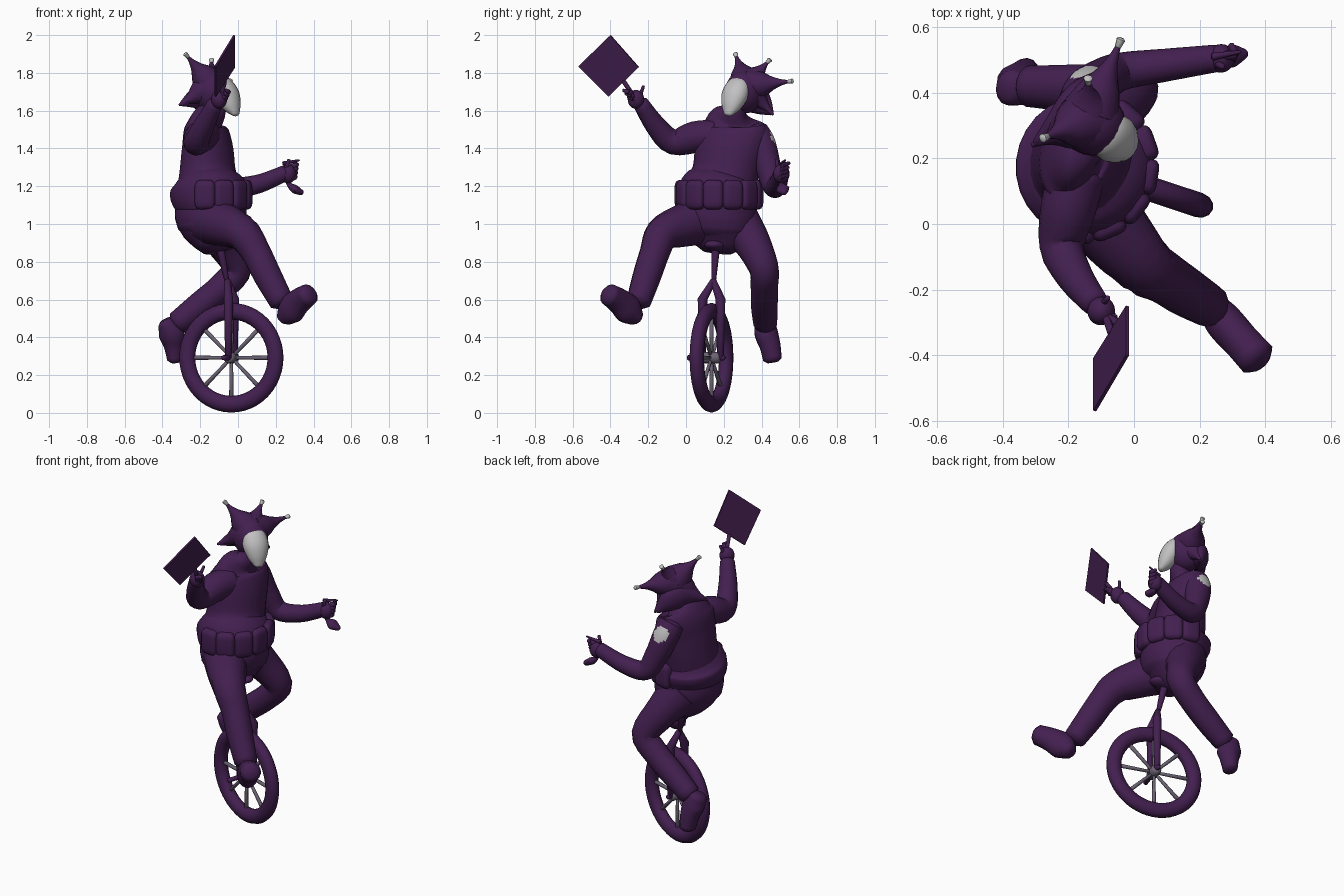
import bpy, bmesh
from math import sin, cos, pi, radians
from mathutils import Vector, Matrix

if "Cube" in bpy.data.objects:
    bpy.data.objects.remove(bpy.data.objects["Cube"])


def material(name, color):
    m = bpy.data.materials.new(name)
    m.use_nodes = True
    m.diffuse_color = (*color, 1)
    m.node_tree.nodes["Principled BSDF"].inputs["Base Color"].default_value = (*color, 1)
    return m


PURPLE = material("deep purple", (0.056, 0.014, 0.08))
PALE = material("pale grey", (0.54, 0.53, 0.53))
STEEL = material("dark steel", (0.15, 0.125, 0.175))
FORWARD = Vector((0.949, -0.315, 0))    # riding direction
SIDE = Vector((0.315, 0.949, 0))        # rider's left
UP = Vector((0, 0, 1))


def finish(name, bm, mat, smooth=True):
    bmesh.ops.recalc_face_normals(bm, faces=bm.faces[:])
    mesh = bpy.data.meshes.new(name)
    bm.to_mesh(mesh)
    bm.free()
    ob = bpy.data.objects.new(name, mesh)
    bpy.context.collection.objects.link(ob)
    mesh.materials.append(mat)
    if smooth:
        bpy.ops.object.select_all(action='DESELECT')
        ob.select_set(True)
        bpy.context.view_layer.objects.active = ob
        bpy.ops.object.shade_smooth_by_angle(angle=radians(50))
    return ob


def spline(rows, steps):
    """Smooth the rows by Catmull-Rom interpolation."""
    pts = [Vector(r) for r in rows]
    pts = [pts[0]] + pts + [pts[-1]]
    out = []
    for a, b, c, d in zip(pts, pts[1:], pts[2:], pts[3:]):
        for i in range(steps):
            t = i / steps
            out.append(b + (c - a) * (t / 2) + (a * 2 - b * 5 + c * 4 - d) * (t * t / 2)
                       + (b * 3 - a - c * 3 + d) * (t ** 3 / 2))
    return out + [pts[-1]]


def loft(name, rows, mat=PURPLE, ref=FORWARD, sides=14, steps=4):
    """Rows are x, y, z, radius along ref, and optionally radius across it."""
    rows = spline([r if len(r) == 5 else (*r, r[3]) for r in rows], steps)
    bm = bmesh.new()
    rings = []
    last = len(rows) - 1
    for i, r in enumerate(rows):
        t = Vector((rows[min(i + 1, last)] - rows[max(i - 1, 0)])[:3]).normalized()
        u = (ref - t * ref.dot(t)).normalized()
        v = t.cross(u)
        centre, a, b = Vector(r[:3]), max(r[3], 0.002), max(r[4], 0.002)
        # rounded ends
        layers = [(0, 1)]
        if i == 0:
            layers = [(-0.35, 0.6), (0, 1)]
        elif i == last:
            layers = [(0, 1), (0.35, 0.6)]
        for push, scale in layers:
            c = centre + t * push * min(a, b)
            rings.append([bm.verts.new(c + (u * a * cos(k * 2 * pi / sides)
                                            + v * b * sin(k * 2 * pi / sides)) * scale)
                          for k in range(sides)])
    for p, q in zip(rings, rings[1:]):
        for k in range(sides):
            n = (k + 1) % sides
            bm.faces.new((p[k], p[n], q[n], q[k]))
    bm.faces.new(rings[0])
    bm.faces.new(rings[-1])
    return finish(name, bm, mat)


def rod(name, start, end, r1, r2=None, mat=PURPLE, sides=8):
    return loft(name, [(*start, r1), (*end, r2 or r1)], mat, Vector((0.6, 0.5, 0.62)), sides, 1)


def oriented(centre, x, y, z):
    m = Matrix((x, y, z)).transposed().to_4x4()
    m.translation = centre
    return m


def ball(name, centre, size, mat=PURPLE, front=FORWARD):
    bm = bmesh.new()
    bmesh.ops.create_uvsphere(bm, u_segments=20, v_segments=14, radius=1)
    bm.transform(oriented(Vector(centre), front, UP.cross(front), UP) @ Matrix.Diagonal((*size, 1)))
    return finish(name, bm, mat)


# Torso, tunic hem, belt and neck
loft("torso", [(-0.13, 0.17, 0.88, 0.09, 0.13), (-0.14, 0.18, 0.97, 0.165, 0.185),
               (-0.14, 0.18, 1.07, 0.185, 0.195), (-0.15, 0.18, 1.17, 0.18, 0.19),
               (-0.16, 0.21, 1.27, 0.148, 0.18), (-0.16, 0.23, 1.4, 0.13, 0.188),
               (-0.165, 0.25, 1.5, 0.108, 0.19), (-0.155, 0.25, 1.55, 0.08, 0.14),
               (-0.12, 0.26, 1.59, 0.055, 0.06), (-0.11, 0.28, 1.65, 0.05, 0.05)], sides=24)
loft("tunic_hem", [(-0.145, 0.17, 0.97, 0.17, 0.195), (-0.145, 0.175, 1.04, 0.188, 0.205),
                   (-0.15, 0.175, 1.13, 0.18, 0.195)], sides=24)
loft("belt_roll", [(-0.15, 0.175, 1.08, 0.185, 0.2), (-0.15, 0.175, 1.13, 0.208, 0.215),
                   (-0.15, 0.18, 1.19, 0.205, 0.215), (-0.155, 0.19, 1.24, 0.165, 0.188)], sides=28)

# Belt pouches around the front
for i in range(7):
    a = radians(-78 + i * 29)
    out = FORWARD * cos(a) + SIDE * sin(a)
    bm = bmesh.new()
    bmesh.ops.create_cube(bm, size=1)
    bmesh.ops.bevel(bm, geom=bm.edges[:], offset=0.25, segments=3, affect='EDGES', profile=0.5)
    at = Vector((-0.15, 0.175, 1.155)) + FORWARD * cos(a) * 0.18 + SIDE * sin(a) * 0.19
    bm.transform(oriented(at, out, UP.cross(out), UP) @ Matrix.Diagonal((0.09, 0.11, 0.155, 1)))
    finish("belt_pouch", bm, PURPLE)

# Legs and shoes
loft("right_leg", [(-0.15, 0.09, 1.02, 0.13), (-0.06, -0.025, 0.99, 0.113), (0.03, -0.125, 0.945, 0.093),
                   (0.095, -0.165, 0.85, 0.08), (0.155, -0.205, 0.73, 0.076), (0.23, -0.25, 0.59, 0.066)])
loft("right_shoe", [(0.25, -0.265, 0.5, 0.045, 0.05), (0.28, -0.305, 0.545, 0.08, 0.06),
                    (0.325, -0.355, 0.592, 0.07, 0.058), (0.375, -0.41, 0.628, 0.058, 0.06)], ref=UP)
loft("left_leg", [(-0.15, 0.26, 1.02, 0.13), (-0.08, 0.345, 0.91, 0.1), (-0.005, 0.41, 0.77, 0.08),
                  (-0.08, 0.415, 0.67, 0.074), (-0.2, 0.415, 0.57, 0.072), (-0.32, 0.42, 0.475, 0.064)])
loft("left_shoe", [(-0.38, 0.415, 0.48, 0.045, 0.055), (-0.352, 0.425, 0.42, 0.07, 0.062),
                   (-0.338, 0.445, 0.355, 0.055, 0.056), (-0.332, 0.458, 0.282, 0.042, 0.05)])

# Arms
loft("right_arm", [(-0.17, 0.16, 1.47, 0.085), (-0.2, 0.05, 1.46, 0.085), (-0.22, -0.07, 1.435, 0.068),
                   (-0.18, -0.16, 1.52, 0.056), (-0.12, -0.24, 1.64, 0.042)])
left_arm = loft("left_arm", [(-0.155, 0.36, 1.485, 0.078), (-0.14, 0.4, 1.42, 0.076),
                             (-0.1, 0.435, 1.3, 0.068), (-0.04, 0.465, 1.2, 0.058),
                             (0.1, 0.485, 1.21, 0.05), (0.25, 0.505, 1.27, 0.042)],
                sides=32, steps=10)
# Torn pale patch on the outside of the left shoulder
left_arm.data.materials.append(PALE)
for face in left_arm.data.polygons:
    if (face.center - Vector((-0.145, 0.47, 1.455))).length < 0.05:
        face.material_index = 1


# Hands with fingers
def hand(side, palm, direction, spread, curl):
    d, s = Vector(direction).normalized(), Vector(spread).normalized()
    palm = Vector(palm)
    ball(side + "_palm", palm, (0.042, 0.044, 0.05))
    for k in range(4):
        root = palm + s * (k - 1.5) * 0.022
        mid = root + d * 0.045
        rod(side + "_finger", root, mid, 0.016, 0.014)
        rod(side + "_fingertip", mid, mid + Vector(curl), 0.014, 0.009)


hand("right", (-0.1, -0.265, 1.66), (0.6, -0.3, 0.2), (0.3, -0.5, 0.7), (-0.01, -0.03, 0.01))
rod("right_thumb", (-0.1, -0.25, 1.66), (-0.08, -0.225, 1.73), 0.012, 0.008)
hand("left", (0.265, 0.505, 1.265), (0.8, 0.1, 0.3), (0.1, 0.2, 0.9), (-0.015, 0.03, 0.01))
rod("left_forefinger", (0.24, 0.51, 1.32), (0.325, 0.525, 1.338), 0.012, 0.005)
rod("left_thumb", (0.25, 0.49, 1.28), (0.27, 0.48, 1.34), 0.013, 0.009)

# Small spoon hanging from the left hand
loft("spoon", [(0.25, 0.505, 1.25, 0.01), (0.27, 0.505, 1.21, 0.013), (0.3, 0.512, 1.185, 0.036, 0.022),
               (0.34, 0.52, 1.165, 0.014)], ref=SIDE, sides=10)

# Placard on a stick
rod("placard_stick", (-0.1, -0.24, 1.62), (-0.07, -0.33, 1.755), 0.012)
corners = [Vector(c) for c in ((-0.02, -0.4, 2.0), (-0.02, -0.25, 1.83),
                               (-0.12, -0.41, 1.675), (-0.12, -0.57, 1.835))]
normal = (corners[0] - corners[2]).cross(corners[1] - corners[3]).normalized()
bm = bmesh.new()
front, back = ([bm.verts.new(c + normal * s * 0.005) for c in corners] for s in (1, -1))
bm.faces.new(front)
bm.faces.new(back)
for k in range(4):
    bm.faces.new((front[k - 1], front[k], back[k], back[k - 1]))
finish("placard", bm, PURPLE, smooth=False)

# Hood, mask and horned cap
gaze = Vector((0.82, -0.57, 0))
ball("hood", (-0.13, 0.31, 1.7), (0.108, 0.1, 0.115), front=gaze)
loft("mask", [(-0.01, 0.222, 1.58, 0.016, 0.024), (-0.03, 0.238, 1.62, 0.044, 0.054),
              (-0.056, 0.258, 1.68, 0.06, 0.075), (-0.082, 0.275, 1.735, 0.05, 0.066),
              (-0.1, 0.285, 1.763, 0.025, 0.035)], PALE, gaze, 18)
loft("cap_nape", [(-0.3, 0.245, 1.635, 0.012), (-0.23, 0.31, 1.665, 0.055, 0.04),
                  (-0.185, 0.365, 1.665, 0.08, 0.05), (-0.15, 0.41, 1.63, 0.06, 0.04),
                  (-0.115, 0.455, 1.585, 0.012)], ref=UP)
crown = Vector((-0.14, 0.32, 1.73))
horns = {"right_horn": (-0.27, 0.265, 1.89), "middle_horn": (-0.14, 0.435, 1.86),
         "left_horn": (-0.045, 0.55, 1.755), "right_cap_point": (-0.31, 0.24, 1.63),
         "left_cap_point": (-0.105, 0.46, 1.58)}
for name, tip in horns.items():
    tip = Vector(tip)
    way = tip - crown
    rows = [(*(crown + way * f), r) for f, r in
            ((0.12, 0.09), (0.4, 0.064), (0.6, 0.036), (0.8, 0.017), (1, 0.007))]
    loft(name, rows, ref=Vector((0.7, -0.6, 0.2)))
    if name.endswith("horn"):
        d = way.normalized()
        rod(name + "_bell", tip - d * 0.015, tip + d * 0.014, 0.009, 0.014, PALE)

# Wheel, slightly flattened sideways
hub = Vector((-0.035, 0.135, 0.292))
bm = bmesh.new()
major, minor, flat, around, section = 0.246, 0.044, 0.038, 48, 12
rings = []
for i in range(around):
    a = i * 2 * pi / around
    out = FORWARD * cos(a) + UP * sin(a)
    rings.append([bm.verts.new(hub + out * (major + minor * cos(b)) + SIDE * flat * sin(b))
                  for b in (k * 2 * pi / section for k in range(section))])
for i in range(around):
    for k in range(section):
        bm.faces.new((rings[i - 1][k - 1], rings[i - 1][k], rings[i][k], rings[i][k - 1]))
finish("tyre", bm, PURPLE)
for i in range(8):
    a = i * pi / 4
    out = FORWARD * cos(a) + UP * sin(a)
    rod("spoke", hub + out * 0.02, hub + out * 0.21, 0.009, 0.012, STEEL)
rod("hub", hub - SIDE * 0.04, hub + SIDE * 0.04, 0.03, mat=STEEL, sides=14)
rod("axle", hub - SIDE * 0.13, hub + SIDE * 0.07, 0.014)

# Fork, seat post and saddle
top = Vector((-0.055, 0.145, 0.7))
for s, side in ((-1, "right"), (1, "left")):
    shoulder = hub + SIDE * s * 0.05 + UP * 0.31
    loft(side + "_fork_blade", [(*top, 0.016), (*shoulder, 0.026),
                                (*(hub + SIDE * s * 0.05), 0.018)], steps=1, sides=10)
rod("seat_post", top - UP * 0.02, (-0.1, 0.16, 0.9), 0.012, 0.024, sides=10)
ball("saddle", (-0.12, 0.17, 0.89), (0.12, 0.065, 0.035))
